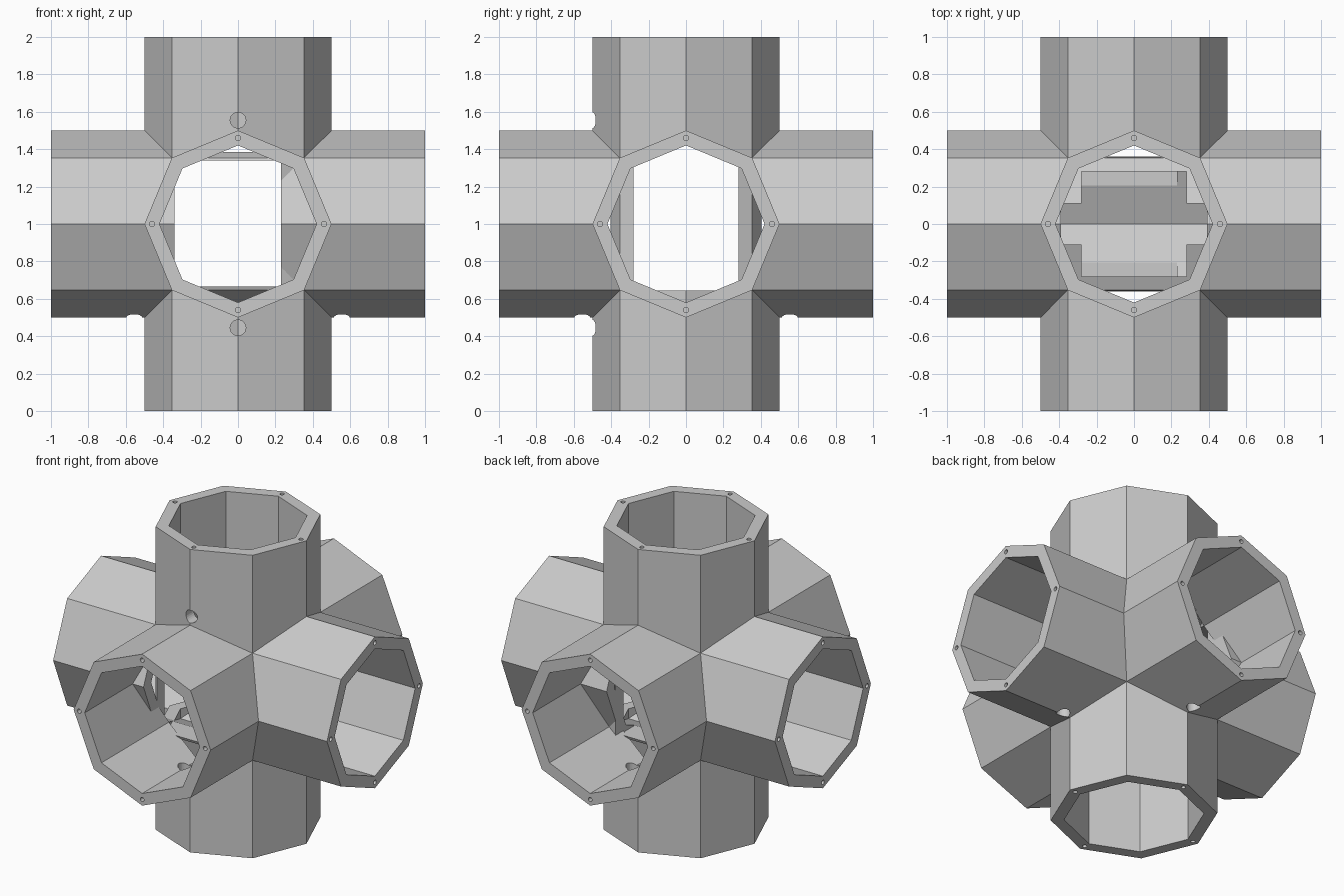
import bpy
from mathutils import Vector

cube = bpy.data.objects.get("Cube")
if cube:
    bpy.data.objects.remove(cube, do_unlink=True)

OUTER, BORE, MID = 0.5, 0.42, 1.0
X, Y, Z = Vector((1, 0, 0)), Vector((0, 1, 0)), Vector((0, 0, 1))
CENTRE = Z * MID

grey = bpy.data.materials.new("Matte grey")
grey.use_nodes = True
grey.diffuse_color = (0.6, 0.6, 0.6, 1)
grey.node_tree.nodes["Principled BSDF"].inputs["Base Color"].default_value = (0.6, 0.6, 0.6, 1)


def prism(name, axis, radius, length, at=CENTRE, sides=8):
    """Solid prism centred on a point and running along an axis."""
    bpy.ops.mesh.primitive_cylinder_add(
        vertices=sides, radius=radius, depth=length, location=at,
        rotation=Z.rotation_difference(axis).to_euler())
    obj = bpy.context.object
    obj.name = name
    bpy.ops.object.transform_apply(location=True, rotation=True, scale=True)
    return obj


def box(x0, x1, y0, y1, z0, z1):
    bpy.ops.mesh.primitive_cube_add(
        size=1, location=((x0 + x1) / 2, (y0 + y1) / 2, (z0 + z1) / 2))
    obj = bpy.context.object
    obj.scale = (x1 - x0, y1 - y0, z1 - z0)
    bpy.ops.object.transform_apply(location=True, rotation=True, scale=True)
    return obj


def boolean(obj, tool, operation):
    """Apply one boolean and discard the tool."""
    mod = obj.modifiers.new("cut", 'BOOLEAN')
    mod.object, mod.operation, mod.solver = tool, operation, 'EXACT'
    bpy.ops.object.select_all(action='DESELECT')
    obj.select_set(True)
    bpy.context.view_layer.objects.active = obj
    bpy.ops.object.modifier_apply(modifier=mod.name)
    bpy.data.objects.remove(tool, do_unlink=True)


def join(objs):
    bpy.ops.object.select_all(action='DESELECT')
    for o in objs:
        o.select_set(True)
    bpy.context.view_layer.objects.active = objs[0]
    bpy.ops.object.join()
    return objs[0]


def bores(*axes):
    """Union of the pipe bores along the given axes."""
    first = prism("bore", axes[0], BORE, 2.2)
    for a in axes[1:]:
        boolean(first, prism("bore", a, BORE, 2.2), 'UNION')
    return first


# Outer shell: three crossing octagonal pipes, hollowed along each axis
junction = prism("pipe_junction", X, OUTER, 2)
for axis in (Y, Z):
    boolean(junction, prism("arm", axis, OUTER, 2), 'UNION')
for axis in (X, Y, Z):
    boolean(junction, prism("bore", axis, BORE, 2.2), 'DIFFERENCE')

# One port through a wall of each arm, and four screw holes in each rim
ports, screws = [], []
for axis in (X, Y, Z):
    port_dir = -Y if axis == Z else -Z
    others = [a for a in (X, Y, Z) if a != axis]
    for sign in (1, -1):
        arm = axis * sign
        ports.append(prism("port", port_dir, 0.042, 0.3,
                           CENTRE + arm * 0.555 + port_dir * 0.48, 24))
        for a in others:
            for s in (1, -1):
                screws.append(prism("screw", arm, 0.014, 0.2,
                                    CENTRE + arm + a * (0.46 * s), 12))
boolean(junction, join(ports), 'DIFFERENCE')
boolean(junction, join(screws), 'DIFFERENCE')

# Inner wall of the cross pipe: opened on top and from front to back
cross_liner = prism("cross_pipe_inner_wall", X, OUTER, 1)
boolean(cross_liner, prism("bore", X, BORE, 2.2), 'DIFFERENCE')
boolean(cross_liner, box(-0.28, 0.28, -0.28, 0.28, 1.1, 1.7), 'DIFFERENCE')
boolean(cross_liner, box(-0.39, 0.39, -0.11, 0.11, 1.1, 1.7), 'DIFFERENCE')
boolean(cross_liner, box(-0.34, 0.23, -0.7, 0.7, 0.665, 1.34), 'DIFFERENCE')
boolean(cross_liner, bores(Z, Y), 'INTERSECT')

# Inner wall of the upright pipe: opened sideways and from front to back
upright_liner = prism("upright_pipe_inner_wall", Z, OUTER, 1)
boolean(upright_liner, prism("bore", Z, BORE, 2.2), 'DIFFERENCE')
boolean(upright_liner, box(-0.7, 0.7, -0.28, 0.28, 0.645, 1.7), 'DIFFERENCE')
boolean(upright_liner, box(-0.34, 0.23, -0.7, 0.7, 0.4, 1.7), 'DIFFERENCE')
boolean(upright_liner, bores(X, Y), 'INTERSECT')

for obj in (junction, cross_liner, upright_liner):
    obj.data.materials.clear()
    obj.data.materials.append(grey)
    for face in obj.data.polygons:
        face.use_smooth = False
        face.material_index = 0
